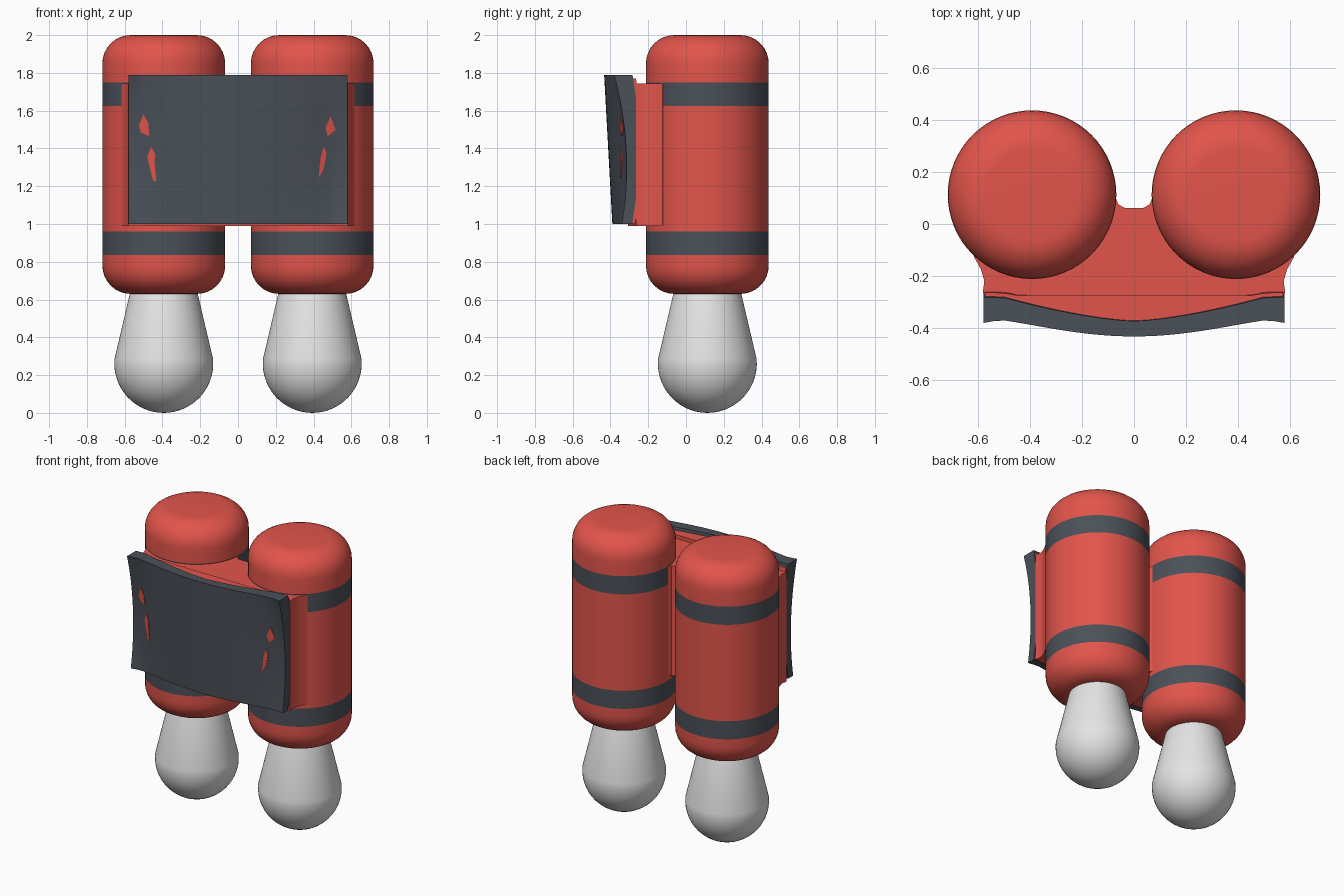
import bpy, bmesh, math

cube = bpy.data.objects.get("Cube")
if cube:
    bpy.data.objects.remove(cube)


def material(name, rgb):
    m = bpy.data.materials.new(name)
    m.use_nodes = True
    m.diffuse_color = (*rgb, 1)
    m.node_tree.nodes["Principled BSDF"].inputs["Base Color"].default_value = (*rgb, 1)
    return m


RED = material("tank red", (0.76, 0.09, 0.07))
GREY = material("slate grey", (0.07, 0.082, 0.1))
WHITE = material("pale grey", (0.78, 0.78, 0.78))


def finish(name, bm, mats, angle=40):
    bmesh.ops.remove_doubles(bm, verts=bm.verts, dist=0.0001)
    bmesh.ops.recalc_face_normals(bm, faces=bm.faces)
    mesh = bpy.data.meshes.new(name)
    bm.to_mesh(mesh)
    bm.free()
    for m in mats:
        mesh.materials.append(m)
    ob = bpy.data.objects.new(name, mesh)
    bpy.context.collection.objects.link(ob)
    bpy.ops.object.select_all(action="DESELECT")
    ob.select_set(True)
    bpy.context.view_layer.objects.active = ob
    bpy.ops.object.shade_smooth_by_angle(angle=math.radians(angle))
    return ob


def arc(cr, cz, r, start, end, n=8):
    angles = [math.radians(start + (end - start) * i / n) for i in range(n + 1)]
    return [(cr + r * math.cos(a), cz + r * math.sin(a)) for a in angles]


def lathe(name, profile, x, y, mats, bands=()):
    bm = bmesh.new()
    verts = [bm.verts.new((x + r, y, z)) for r, z in profile]
    edges = [bm.edges.new(pair) for pair in zip(verts, verts[1:])]
    bmesh.ops.spin(bm, geom=verts + edges, cent=(x, y, 0), axis=(0, 0, 1),
                   angle=math.tau, steps=64, use_merge=True)
    for f in bm.faces:
        z = f.calc_center_median().z
        f.material_index = int(any(lo < z < hi for lo, hi in bands))
    return finish(name, bm, mats)


# Two banded tanks, each with a bulb-shaped nozzle
BANDS = [(0.835, 0.96), (1.625, 1.75)]
tank = ([(0, 0.63)] + arc(0.175, 0.78, 0.15, -90, 0)
        + [(0.325, z) for band in BANDS for z in band]
        + arc(0.175, 1.85, 0.15, 0, 90) + [(0, 2)])
nozzle = arc(0, 0.262, 0.262, -90, 5, 14) + [(0.18, 0.63), (0.17, 0.66), (0, 0.66)]
for side, x in (("left", 0.393), ("right", -0.393)):
    lathe(side + "_tank", tank, x, 0.113, [RED, GREY], BANDS)
    lathe(side + "_nozzle", nozzle, x, 0.113, [WHITE])


# Bridge joining the tanks
half = [(0.035, 0.062), (0.06, 0.075), (0.074, 0.11), (0.4, 0.1), (0.6, -0.08),
        (0.618, -0.125), (0.59, -0.175), (0.577, -0.22), (0.583, -0.265),
        (0.45, -0.275), (0.28, -0.308)]
outline = half + [(-x, y) for x, y in reversed(half)]
bm = bmesh.new()
face = bm.faces.new([bm.verts.new((x, y, 0.99)) for x, y in outline])
top = bmesh.ops.extrude_face_region(bm, geom=[face])["geom"]
bmesh.ops.translate(bm, vec=(0, 0, 0.755),
                    verts=[v for v in top if isinstance(v, bmesh.types.BMVert)])
bmesh.ops.triangulate(bm, faces=[f for f in bm.faces if len(f.verts) > 4])
finish("bridge", bm, [RED])


# Curved back panel, bulging at the centre and flaring at its corners
def tall(z):
    return (z - 1.4) / 0.4


def panel_front(x, z):
    u = abs(x) / 0.58
    flare = 0.045 * tall(z) ** 2 * u ** 4
    lip = 0.02 * max(0, u - 0.88) / 0.12
    return -0.412 - 0.022 * tall(z) + 0.115 * u ** 2 - flare - lip


def panel_back(x, z):
    u = abs(x) / 0.58
    centre = -0.345 - 0.03 * max(0, tall(z))
    edge = -0.25 - 0.035 * tall(z) ** 2
    return centre + (edge - centre) * min(1, u * 1.15) ** 1.5


def slab(name, front, back, width, z0, z1, mat, nx=28, nz=14):
    bm = bmesh.new()
    sheets = []
    for depth in (front, back):
        rows = []
        for j in range(nz + 1):
            z = z0 + (z1 - z0) * j / nz
            xs = [width * (2 * i / nx - 1) for i in range(nx + 1)]
            rows.append([bm.verts.new((x, depth(x, z), z)) for x in xs])
        for a, b in zip(rows, rows[1:]):
            for i in range(nx):
                bm.faces.new((a[i], a[i + 1], b[i + 1], b[i]))
        sheets.append(rows)
    rims = [[r[0] + r[-1][1:] for r in [(s[0], s[-1])]][0] for s in sheets]
    for s in (0, -1):
        for i in range(nx):
            f, b = sheets[0][s], sheets[1][s]
            bm.faces.new((f[i], f[i + 1], b[i + 1], b[i]))
        for j in range(nz):
            f, b = sheets
            bm.faces.new((f[j][s], f[j + 1][s], b[j + 1][s], b[j][s]))
    return finish(name, bm, [mat])


slab("back_panel", panel_front, panel_back, 0.58, 1.0, 1.79, GREY)


# Red lips that carry the panel's outer edges
def lip_front(x, z):
    return panel_back(x, z) - 0.005


def lip_back(x, z):
    return max(panel_back(x, z) + 0.015, -0.275)


slab("panel_lip", lip_front, lip_back, 0.575, 1.003, 1.77, RED)

# Jagged red slits on the panel
slits = {
    "right_upper_slit": [(-.5, 1.58), (-.475, 1.535), (-.47, 1.465), (-.515, 1.485), (-.525, 1.52)],
    "right_lower_slit": [(-.46, 1.41), (-.437, 1.367), (-.442, 1.325), (-.432, 1.225),
                         (-.45, 1.23), (-.48, 1.355)],
    "left_upper_slit": [(.49, 1.57), (.517, 1.5), (.475, 1.463), (.463, 1.51)],
    "left_lower_slit": [(.453, 1.41), (.469, 1.378), (.453, 1.288), (.427, 1.245), (.437, 1.35)],
}
for name, points in slits.items():
    bm = bmesh.new()
    face = bm.faces.new([bm.verts.new((x, panel_front(x, z) - 0.004, z)) for x, z in points])
    plate = bmesh.ops.extrude_face_region(bm, geom=[face])["geom"]
    bmesh.ops.translate(bm, vec=(0, 0.008, 0),
                        verts=[v for v in plate if isinstance(v, bmesh.types.BMVert)])
    finish(name, bm, [RED])
